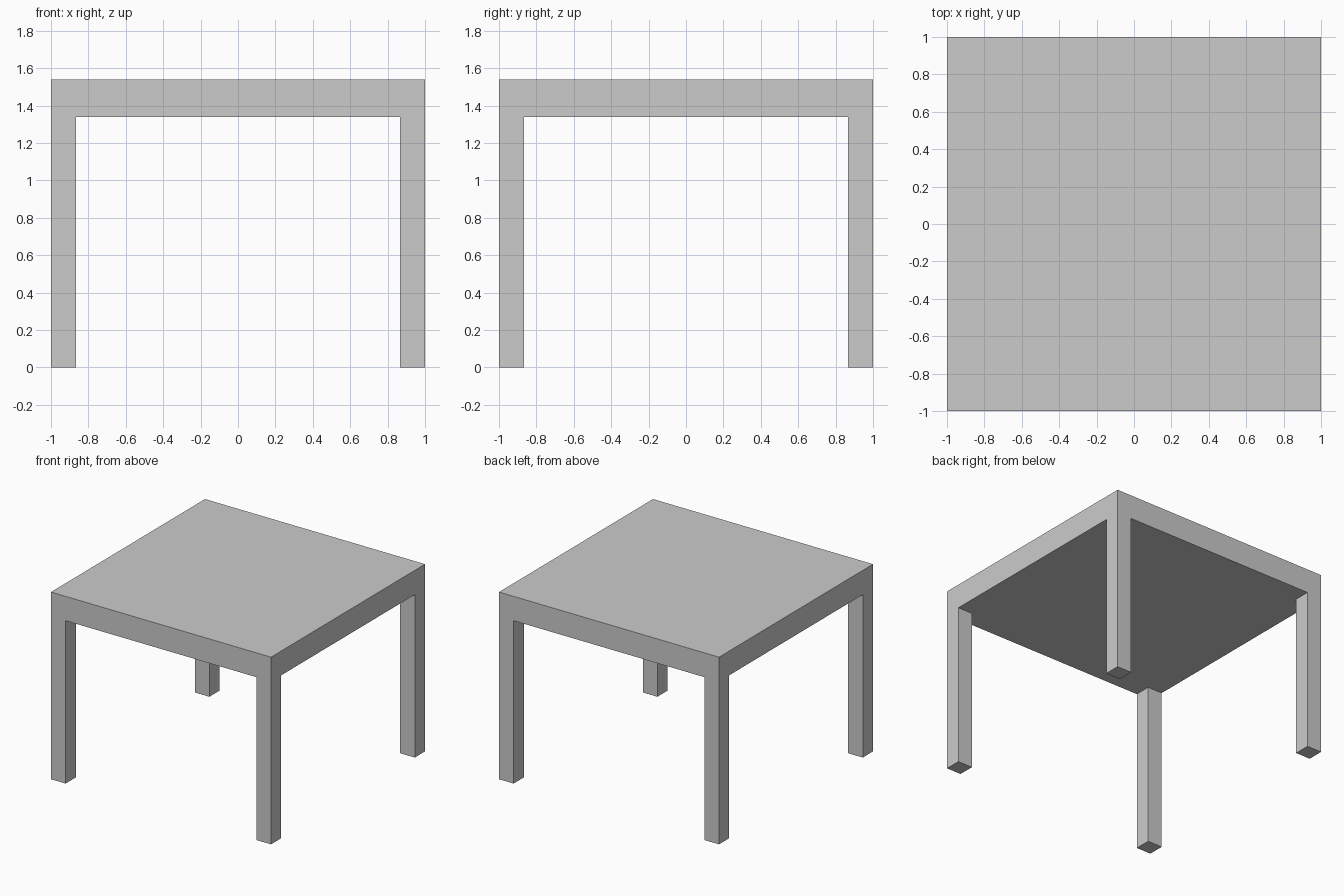
import bpy, bmesh

if "Cube" in bpy.data.objects:
    bpy.data.objects.remove(bpy.data.objects["Cube"])

HALF = 1.0        # half width of the square top
LEG = 0.133       # leg thickness
TOP_Z = 1.538     # upper surface
UNDER_Z = 1.338   # underside of the top


def extrude_to(bm, faces, z):
    """Extrude faces as a region and move the new cap to height z."""
    geom = bmesh.ops.extrude_face_region(bm, geom=faces)["geom"]
    for v in geom:
        if isinstance(v, bmesh.types.BMVert):
            v.co.z = z


bm = bmesh.new()

# Underside: 3 x 3 grid whose corner cells are the leg sections
cuts = (-HALF, -HALF + LEG, HALF - LEG, HALF)
grid = [[bm.verts.new((x, y, UNDER_Z)) for x in cuts] for y in cuts]
cells = {}
for j in range(3):
    for i in range(3):
        cells[i, j] = bm.faces.new((grid[j][i], grid[j][i + 1],
                                    grid[j + 1][i + 1], grid[j + 1][i]))

# Table top: thick slab, leaving the grid as its underside
slab = bmesh.ops.duplicate(bm, geom=list(bm.faces))["face_map"]
upper = {key: slab[face] for key, face in cells.items()}
for v in {v for f in upper.values() for v in f.verts}:
    v.co.z = TOP_Z
rim_edges = [e for e in bm.edges if e.is_boundary]
bmesh.ops.bridge_loops(bm, edges=rim_edges)

# Legs: pull the four corner cells down to the floor
for i in (0, 2):
    for j in (0, 2):
        extrude_to(bm, [cells[i, j]], 0.0)

# Clean up: merge flush faces so legs and apron share one plane
bmesh.ops.remove_doubles(bm, verts=bm.verts, dist=1e-5)
bmesh.ops.recalc_face_normals(bm, faces=bm.faces)
bmesh.ops.dissolve_limit(bm, angle_limit=0.01, verts=bm.verts, edges=bm.edges)

mesh = bpy.data.meshes.new("table")
bm.to_mesh(mesh)
bm.free()
bpy.context.collection.objects.link(bpy.data.objects.new("table", mesh))
